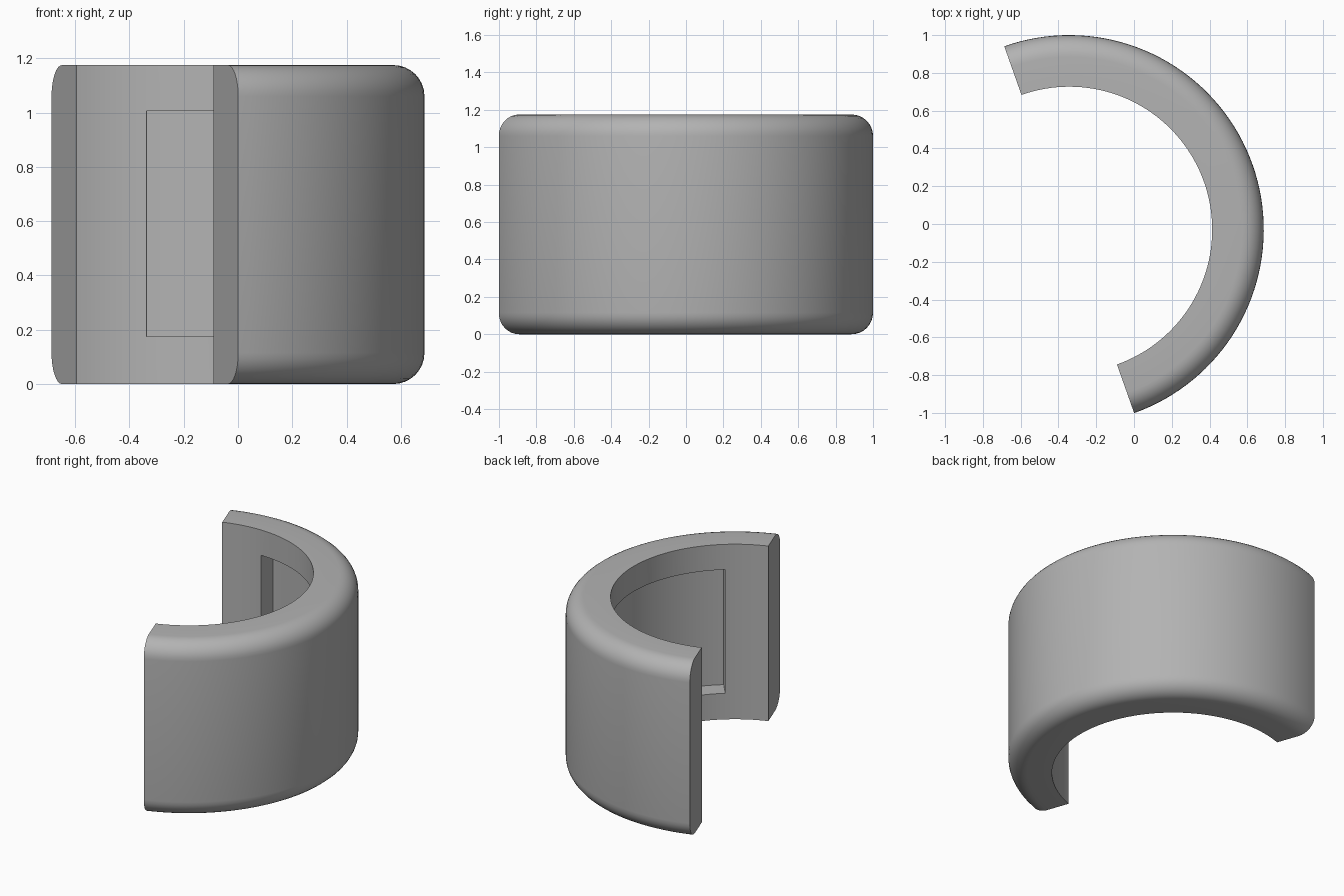
import bpy, bmesh
from math import radians, cos, sin

cube = bpy.data.objects.get("Cube")
if cube:
    bpy.data.objects.remove(cube, do_unlink=True)

CENTRE = (-0.343, -0.03)
R_OUT, R_IN, HEIGHT, FILLET = 1.03, 0.757, 1.175, 0.115
START, END, STEP = -70.5, 109.5, 2.5

grey = bpy.data.materials.new("plain grey")
grey.use_nodes = True
colour = (0.45, 0.45, 0.45, 1)
grey.diffuse_color = colour
grey.node_tree.nodes["Principled BSDF"].inputs["Base Color"].default_value = colour


def sweep(name, profile, start, end):
    """Turn a closed (radius, z) profile around the centre, capping both ends."""
    bm = bmesh.new()
    rings = []
    for i in range(round((end - start) / STEP) + 1):
        a = radians(start + i * STEP)
        rings.append([bm.verts.new((CENTRE[0] + r * cos(a), CENTRE[1] + r * sin(a), z))
                      for r, z in profile])
    n = len(profile)
    for a, b in zip(rings, rings[1:]):
        for j in range(n):
            k = (j + 1) % n
            bm.faces.new((a[j], a[k], b[k], b[j]))
    bm.faces.new(rings[0])
    bm.faces.new(rings[-1])
    bmesh.ops.recalc_face_normals(bm, faces=bm.faces)
    mesh = bpy.data.meshes.new(name)
    bm.to_mesh(mesh)
    bm.free()
    mesh.materials.append(grey)
    obj = bpy.data.objects.new(name, mesh)
    bpy.context.collection.objects.link(obj)
    return obj


# Half-ring wall with rounded outer rims
profile = [(R_IN, 0)]
for corner_z, first in ((FILLET, -90), (HEIGHT - FILLET, 0)):
    for i in range(9):
        a = radians(first + i * 90 / 8)
        profile.append((R_OUT - FILLET + FILLET * cos(a), corner_z + FILLET * sin(a)))
profile.append((R_IN, HEIGHT))
wall = sweep("half_ring_wall", profile, START, END)

# Shallow pocket in the inner face
low, high, depth = 0.175, 1.005, 0.125
pocket = [(R_IN - 0.1, low), (R_IN + depth, low), (R_IN + depth, high), (R_IN - 0.1, high)]
cutter = sweep("pocket_cutter", pocket, START + 20, END - 20)
cutter.hide_render = True
cut = wall.modifiers.new("pocket", "BOOLEAN")
cut.operation = "DIFFERENCE"
cut.solver = "EXACT"
cut.object = cutter

bpy.ops.object.select_all(action="DESELECT")
wall.select_set(True)
bpy.context.view_layer.objects.active = wall
bpy.ops.object.modifier_apply(modifier=cut.name)
bpy.data.objects.remove(cutter, do_unlink=True)
bpy.ops.object.shade_smooth_by_angle(angle=radians(30))
